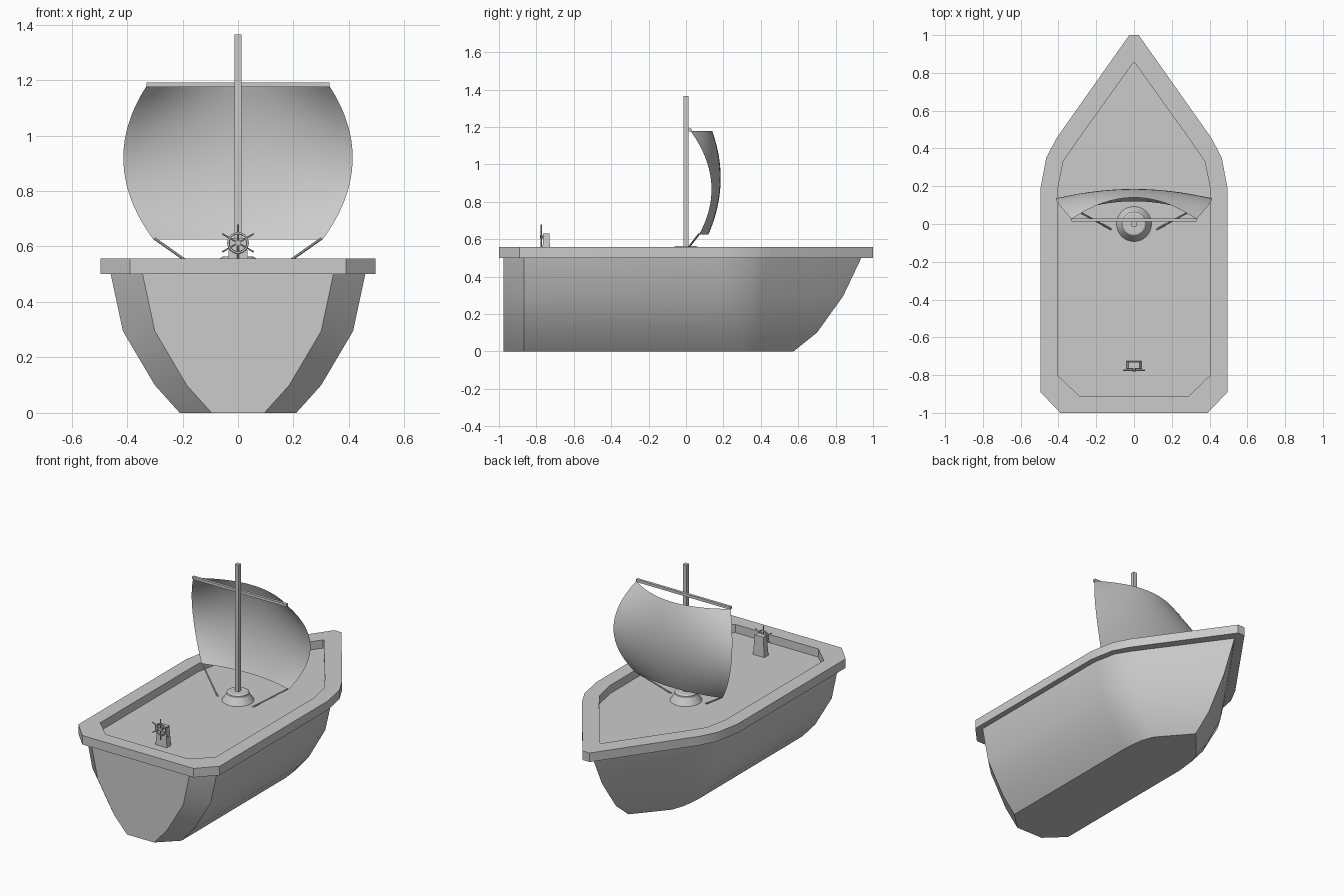
import bpy, bmesh, math
from mathutils import Vector

cube = bpy.data.objects.get("Cube")
if cube:
    bpy.data.objects.remove(cube, do_unlink=True)

GREY = (0.6, 0.6, 0.6, 1.0)
grey = bpy.data.materials.new("plain_grey")
grey.use_nodes = True
grey.diffuse_color = GREY
grey.node_tree.nodes["Principled BSDF"].inputs["Base Color"].default_value = GREY


def finish(name, bm, fix_normals=True):
    if fix_normals:
        bmesh.ops.recalc_face_normals(bm, faces=bm.faces[:])
    mesh = bpy.data.meshes.new(name)
    bm.to_mesh(mesh)
    bm.free()
    mesh.materials.append(grey)
    mesh.shade_smooth()
    mesh.set_sharp_from_angle(angle=math.radians(30))
    obj = bpy.data.objects.new(name, mesh)
    bpy.context.collection.objects.link(obj)
    return obj


def loft(name, loops, cap_start=True, cap_end=True):
    """Skin a stack of closed loops of equal length."""
    bm = bmesh.new()
    rings = [[bm.verts.new(p) for p in loop] for loop in loops]
    n = len(rings[0])
    for a, b in zip(rings, rings[1:]):
        for i in range(n):
            j = (i + 1) % n
            bm.faces.new((a[i], a[j], b[j], b[i]))
    if cap_start:
        bm.faces.new(rings[0][::-1])
    if cap_end:
        bm.faces.new(rings[-1])
    return finish(name, bm)


def mirrored(half, z):
    """Closed loop from a right-hand outline running bow to stern."""
    right = [(x, y, z) for x, y in half]
    left = [(-x, y, z) for x, y in reversed(half) if x > 0]
    return right + left


def box(name, lo, hi):
    (x0, y0, z0), (x1, y1, z1) = lo, hi
    base = [(x0, y0), (x1, y0), (x1, y1), (x0, y1)]
    return loft(name, [[(x, y, z) for x, y in base] for z in (z0, z1)])


def rod(name, start, end, radius, sides=8):
    a, b = Vector(start), Vector(end)
    turn = (b - a).to_track_quat('Z', 'Y')
    ring = [turn @ Vector((radius * math.cos(t), radius * math.sin(t), 0))
            for t in (2 * math.pi * i / sides for i in range(sides))]
    return loft(name, [[c + p for p in ring] for c in (a, b)])


# Hull: outlines stacked by height (z, half beam, transom half width, bow y)
LEVELS = [(0, 0.21, 0.095, 0.575), (0.10, 0.30, 0.185, 0.70),
          (0.295, 0.415, 0.30, 0.84), (0.505, 0.46, 0.345, 0.94)]


def hull_outline(z, beam, transom, bow):
    rise = z / 0.5
    half = [(0, bow), (0.8 * beam, 0.38 + 0.05 * rise),
            (0.935 * beam, 0.30 + 0.03 * rise), (beam, 0.18),
            (beam, -0.865), (transom, -0.975)]
    return mirrored(half, z)


loft("hull", [hull_outline(*level) for level in LEVELS])

# Rail with its inner walls, and the sunken deck
outer = [(0.025, 1.0), (0.41, 0.455), (0.465, 0.35), (0.495, 0.19),
         (0.495, -0.89), (0.39, -1.0)]
inner = [(0.003, 0.855), (0.30, 0.44), (0.375, 0.33), (0.405, 0.18),
         (0.405, -0.80), (0.29, -0.91)]
DECK = 0.475
rail = [mirrored(inner, 0.5), mirrored(outer, 0.5), mirrored(outer, 0.557),
        mirrored(inner, 0.557), mirrored(inner, DECK)]
loft("rail_and_deck", rail, cap_start=False)

# Mast and its round foot
box("mast", (-0.013, -0.013, DECK), (0.013, 0.013, 1.365))
FOOT = [(0.11, DECK), (0.105, 0.487), (0.065, 0.545), (0.065, 0.557),
        (0.055, 0.563)]
loft("mast_foot", [[(r * math.cos(t), r * math.sin(t), z)
                    for t in (2 * math.pi * i / 32 for i in range(32))]
                   for r, z in FOOT])

# Yard
box("yard", (-0.33, 0.013, 1.175), (0.33, 0.03, 1.192))


# Sail: a billowing sheet
def bend(low, mid, high, v):
    return (low * (1 - v) * (1 - 2 * v) + 4 * mid * v * (1 - v)
            + high * v * (2 * v - 1))


bm = bmesh.new()
N = 20
grid = []
for r in range(N + 1):
    v = r / N
    width = bend(0.305, 0.413, 0.33, v)
    edge, belly = bend(0.07, 0.135, 0.025, v), bend(0.12, 0.185, 0.14, v)
    row = []
    for c in range(N + 1):
        u = 2 * c / N - 1
        row.append(bm.verts.new((u * width, belly + (edge - belly) * u * u,
                                 0.625 + 0.553 * v)))
    grid.append(row)
for a, b in zip(grid, grid[1:]):
    for c in range(N):
        bm.faces.new((a[c], a[c + 1], b[c + 1], b[c]))
finish("sail", bm, fix_normals=False)

# Sheets from the lower sail corners to the mast foot
for side, label in ((1, "left"), (-1, "right")):
    rod("sail_rope_" + label, (side * 0.30, 0.07, 0.628),
        (side * 0.09, -0.045, 0.48), 0.005)

# Steering stand
STAND_Y = -0.747


def rectangle(hx, hy, z):
    return [(sx * hx, STAND_Y + sy * hy, z)
            for sx, sy in ((-1, -1), (1, -1), (1, 1), (-1, 1))]


loft("wheel_stand", [rectangle(0.042, 0.022, DECK),
                     rectangle(0.030, 0.017, 0.63)])

# Steering wheel: ring, hub and six spokes
hub = Vector((0, -0.774, 0.613))
rod("wheel_axle", hub + Vector((0, -0.006, 0)), (0, STAND_Y, hub.z), 0.010, 12)
for i in range(6):
    t = math.radians(30 + 60 * i)
    tip = hub + Vector((math.cos(t), 0, math.sin(t))) * 0.066
    rod("wheel_spoke_%d" % (i + 1), hub, tip, 0.0035, 6)
bpy.ops.mesh.primitive_torus_add(
    major_radius=0.035, minor_radius=0.004, major_segments=24,
    minor_segments=8, location=hub, rotation=(math.pi / 2, 0, 0))
ring = bpy.context.object
ring.name = "wheel_ring"
ring.data.materials.append(grey)
ring.data.shade_smooth()
